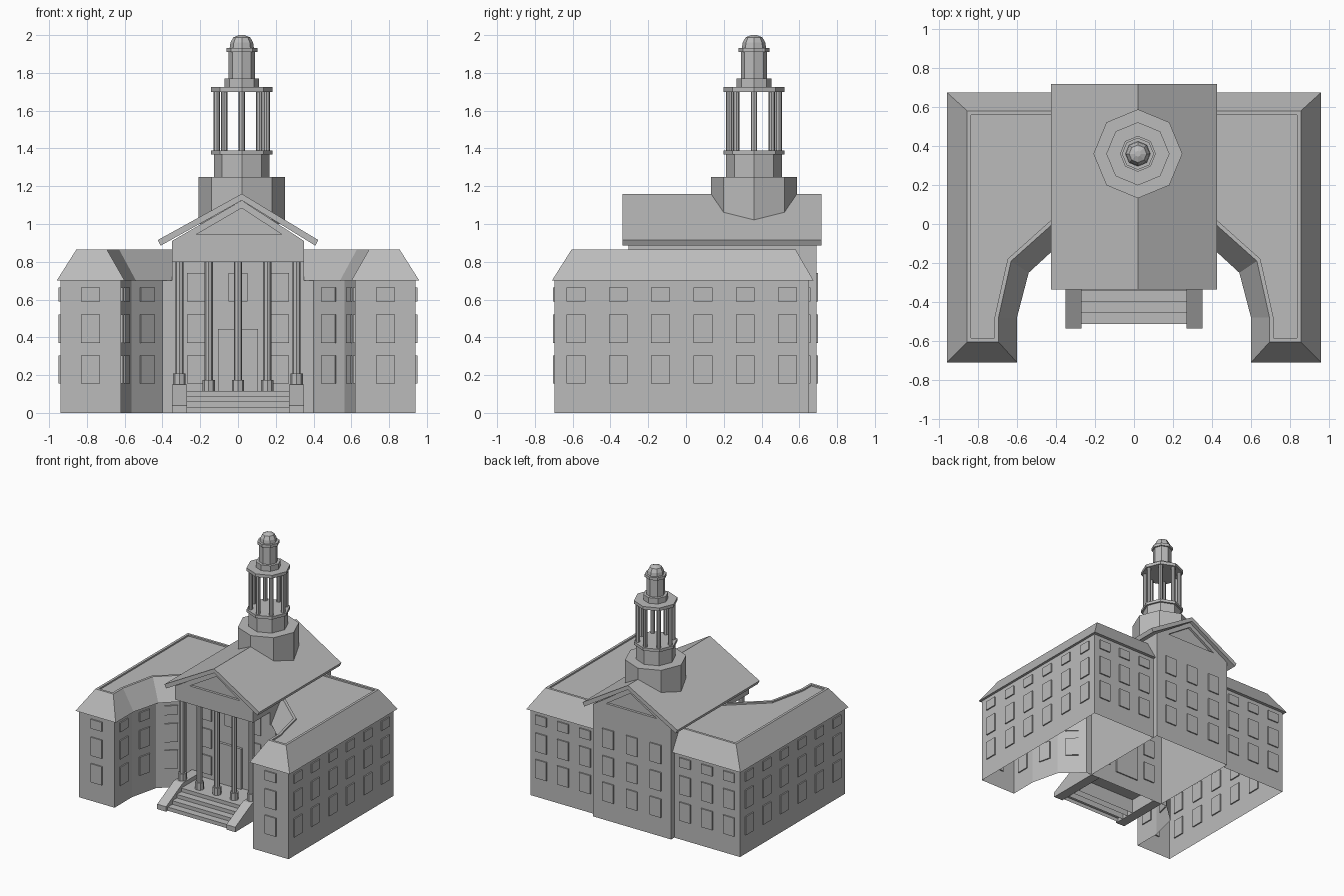
import bpy, bmesh, math
from mathutils import Vector

cube = bpy.data.objects.get("Cube")
if cube:
    bpy.data.objects.remove(cube)

stone = bpy.data.materials.new("pale_grey_stone")
stone.use_nodes = True
GREY = (0.5, 0.5, 0.5, 1)
stone.diffuse_color = GREY
stone.node_tree.nodes["Principled BSDF"].inputs["Base Color"].default_value = GREY


def finish(bm, name):
    bmesh.ops.recalc_face_normals(bm, faces=bm.faces)
    mesh = bpy.data.meshes.new(name)
    bm.to_mesh(mesh)
    bm.free()
    mesh.materials.append(stone)
    obj = bpy.data.objects.new(name, mesh)
    bpy.context.collection.objects.link(obj)
    return obj


def loft(name, low, high, open_low=False, inset=0, depth=0):
    """Join two matching loops of points; optionally sink a panel in the far cap."""
    bm = bmesh.new()
    a = [bm.verts.new(p) for p in low]
    b = [bm.verts.new(p) for p in high]
    for i in range(len(a)):
        j = (i + 1) % len(a)
        bm.faces.new((a[i], a[j], b[j], b[i]))
    if not open_low:
        bm.faces.new(a)
    cap = bm.faces.new(b)
    bmesh.ops.recalc_face_normals(bm, faces=bm.faces)
    if inset:
        bmesh.ops.inset_region(bm, faces=[cap], thickness=inset, use_even_offset=True)
        move = cap.normal * -depth
        ring = bmesh.ops.extrude_face_region(bm, geom=[cap])["geom"]
        bmesh.ops.translate(bm, vec=move, verts=[v for v in ring if isinstance(v, bmesh.types.BMVert)])
        if cap.is_valid:
            bmesh.ops.delete(bm, geom=[cap], context='FACES_ONLY')
    return finish(bm, name)


def upright(name, plan, z0, z1, open_low=False):
    return loft(name, [(x, y, z0) for x, y in plan], [(x, y, z1) for x, y in plan], open_low)


def along_y(name, section, y0, y1, **kw):
    return loft(name, [(x, y0, z) for x, z in section], [(x, y1, z) for x, z in section], **kw)


def rect(x0, x1, y0, y1):
    return [(x0, y0), (x1, y0), (x1, y1), (x0, y1)]


def octagon(x, y, r):
    return [(x + r * math.cos(i * math.pi / 4), y + r * math.sin(i * math.pi / 4)) for i in range(8)]


def window(name, x, y, angle, z0, z1, w=0.1, proud=0.01):
    """Thin panel on a wall whose outward direction is the given angle."""
    n = Vector((math.cos(angle), math.sin(angle)))
    t = Vector((-n.y, n.x)) * w / 2
    c = Vector((x, y))
    upright(name, [c - t - n * 0.01, c + t - n * 0.01, c + t + n * proud, c - t + n * proud], z0, z1)


ROWS = [(0.155, 0.305), (0.37, 0.52), (0.59, 0.665)]
TALL = ROWS[:2] + [(0.59, 0.74)]


def window_wall(name, p, q, count, rows=ROWS):
    """Grid of windows along the wall p to q, outside on the right-hand side."""
    p, q = Vector(p), Vector(q)
    d = q - p
    angle = math.atan2(-d.x, d.y)
    for i in range(count):
        c = p + d * (i + 0.5) / count
        for z0, z1 in rows:
            window(name, c.x, c.y, angle, z0, z1)


# Wings: walls, hipped roof with a raised rim, windows
WALL = [(0.35, -0.09), (0.40, -0.09), (0.565, -0.24), (0.62, -0.47), (0.62, -0.695),
        (0.94, -0.695), (0.94, 0.65), (0.35, 0.65)]
EAVE = [(0.35, -0.075), (0.54, -0.25), (0.60, -0.48), (0.60, -0.71),
        (0.96, -0.71), (0.96, 0.675), (0.35, 0.675)]
CROWN = [(0.35, 0.06), (0.63, -0.19), (0.695, -0.48), (0.695, -0.605),
         (0.855, -0.605), (0.855, 0.58), (0.35, 0.58)]
COUNTS = [0, 1, 1, 1, 1, 6, 3, 0]
for side, s in (("left", 1), ("right", -1)):
    flip = lambda pts: [(s * x, y) for x, y in pts]
    wall = flip(WALL)
    upright(side + "_wing_walls", wall, 0, 0.70, open_low=True)
    loft(side + "_wing_roof", [(x, y, 0.70) for x, y in flip(EAVE)],
         [(x, y, 0.866) for x, y in flip(CROWN)], inset=0.02, depth=0.012)
    for i, n in enumerate(COUNTS):
        p, q = wall[i], wall[(i + 1) % len(wall)]
        window_wall(side + "_wing_window", *((p, q) if s > 0 else (q, p)), n)

# Central hall with gabled roof
BACK, FRONT, PORCH = 0.69, -0.305, -0.09
upright("hall_walls", rect(-0.35, 0.35, PORCH, BACK), 0, 0.91, open_low=True)
upright("portico_beam", rect(-0.35, 0.35, FRONT, PORCH), 0.80, 0.91)
GABLE = [(-0.35, 0.91), (0.35, 0.91), (0.02, 1.125)]
along_y("front_pediment", GABLE, 0.2, FRONT, inset=0.035, depth=0.02)
along_y("back_pediment", GABLE, 0.2, BACK, inset=0.035, depth=0.02)
along_y("hall_roof", [(-0.425, 0.915), (0.02, 1.16), (0.425, 0.915), (0.41, 0.885),
                      (0.02, 1.125), (-0.41, 0.885)], -0.335, 0.717)
window_wall("hall_back_window", (0.32, BACK), (-0.32, BACK), 3, TALL)

# Porch wall: door and windows
window("door", 0, PORCH, -math.pi / 2, 0.117, 0.445, w=0.21, proud=0.02)
for x in (-0.22, 0.22):
    for z0, z1 in TALL:
        window("porch_window", x, PORCH, -math.pi / 2, z0, z1)
window("porch_window", 0, PORCH, -math.pi / 2, *TALL[2])

# Porch floor, steps and sloping cheek walls
STEPS = 4
for i in range(STEPS):
    front = -0.34 - 0.058 * i
    back = PORCH if i == 0 else front + 0.058
    upright("step", rect(-0.27, 0.27, front, back), 0, 0.117 - 0.029 * i, open_low=True)
CHEEK = [(PORCH, 0), (PORCH, 0.15), (-0.32, 0.15), (-0.535, 0.04), (-0.535, 0)]
for s in (-1, 1):
    loft("stair_cheek", [(s * 0.27, y, z) for y, z in CHEEK], [(s * 0.35, y, z) for y, z in CHEEK])

# Portico columns; the outer pair stand on the cheeks
for i in range(5):
    x = -0.31 + 0.155 * i
    z = 0.15 if i in (0, 4) else 0.117
    upright("column_base", octagon(x, -0.27, 0.033), z, z + 0.058)
    upright("column", octagon(x, -0.27, 0.022), z + 0.05, 0.80)

# Octagonal tower: (name, radius, bottom, top)
TX, TY = 0.02, 0.36
for name, r, z0, z1 in [("tower_base", 0.228, 1.0, 1.25), ("tower_drum", 0.147, 1.25, 1.367),
                        ("belfry_floor", 0.162, 1.367, 1.39), ("belfry_ceiling", 0.162, 1.70, 1.725),
                        ("lantern_base", 0.092, 1.725, 1.77), ("lantern", 0.07, 1.77, 1.91),
                        ("lantern_cornice", 0.082, 1.91, 1.933)]:
    upright(name, octagon(TX, TY, r), z0, z1)
for x, y in octagon(TX, TY, 0.132):
    upright("belfry_column", octagon(x, y, 0.017), 1.39, 1.70)

# Faceted cap
CAP = [(0.064, 1.933), (0.06, 1.96), (0.045, 1.988), (0.015, 2.0)]
for (r0, z0), (r1, z1) in zip(CAP, CAP[1:]):
    loft("tower_cap", [(x, y, z0) for x, y in octagon(TX, TY, r0)],
         [(x, y, z1) for x, y in octagon(TX, TY, r1)])
